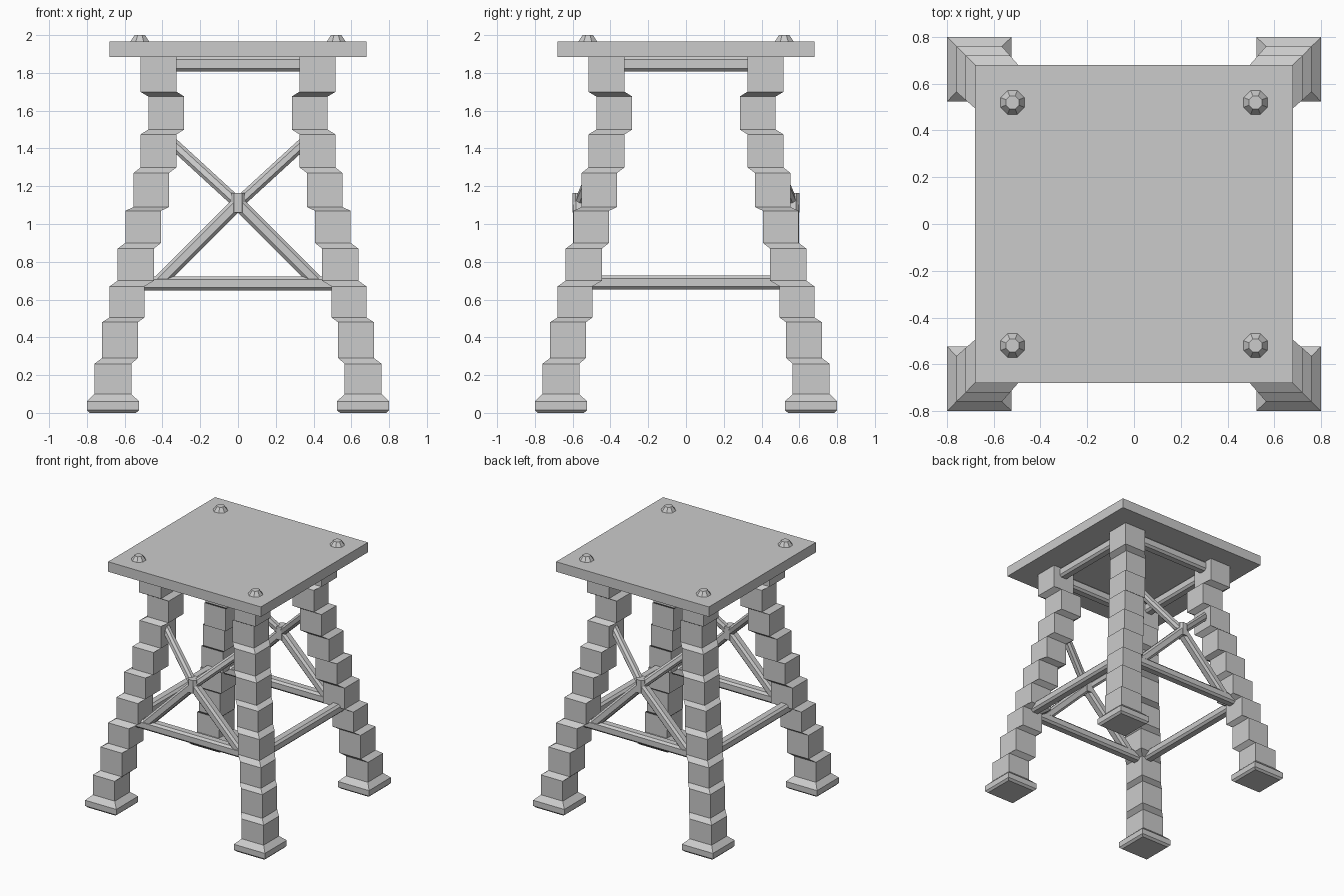
import bpy, bmesh
from mathutils import Vector, Matrix

if "Cube" in bpy.data.objects:
    bpy.data.objects.remove(bpy.data.objects["Cube"])


def make_object(name, bm):
    bmesh.ops.recalc_face_normals(bm, faces=bm.faces)
    mesh = bpy.data.meshes.new(name)
    bm.to_mesh(mesh)
    bm.free()
    ob = bpy.data.objects.new(name, mesh)
    bpy.context.collection.objects.link(ob)
    return ob


def mirror(ob, x=False, y=False):
    m = ob.modifiers.new("mirror", 'MIRROR')
    m.use_axis = (x, y, False)
    m.use_clip = False
    m.use_mirror_merge = False


def loft(bm, rings):
    loops = [[bm.verts.new(p) for p in r] for r in rings]
    for a, b in zip(loops, loops[1:]):
        n = len(a)
        for i in range(n):
            j = (i + 1) % n
            bm.faces.new((a[i], a[j], b[j], b[i]))
    bm.faces.new(loops[0][::-1])
    bm.faces.new(loops[-1])


def beam(name, a, b, width, height, chamfer=0.016):
    """Chamfered bar from a to b; width lies sideways, height lies upward."""
    a, b = Vector(a), Vector(b)
    d = (b - a).normalized()
    side = Vector((0, 1, 0)) if abs(d.y) < 0.7 else Vector((1, 0, 0))
    side = (side - d * side.dot(d)).normalized()
    up = d.cross(side)
    w, h, c = width / 2, height / 2, chamfer
    prof = [(-w, -h + c), (-w + c, -h), (w - c, -h), (w, -h + c),
            (w, h - c), (w - c, h), (-w + c, h), (-w, h - c)]
    bm = bmesh.new()
    loft(bm, [[p + side * u + up * v for u, v in prof] for p in (a, b)])
    return make_object(name, bm)


# Seat slab
bm = bmesh.new()
bmesh.ops.create_cube(bm, size=1, matrix=Matrix.Translation((0, 0, 1.925))
                      @ Matrix.Diagonal((1.36, 1.36, 0.08, 1)))
make_object("seat", bm)

# Stepped block legs: (z bottom, z top, inner, outer) of each block
blocks = [(0.10, 0.26, 0.565, 0.76), (0.29, 0.48, 0.53, 0.72),
          (0.505, 0.67, 0.495, 0.68), (0.70, 0.87, 0.445, 0.637),
          (0.90, 1.07, 0.407, 0.596), (1.09, 1.27, 0.365, 0.553),
          (1.30, 1.475, 0.325, 0.515), (1.50, 1.675, 0.285, 0.475),
          (1.70, 1.89, 0.325, 0.517)]
levels = [(0.0, 0.54, 0.785), (0.015, 0.523, 0.80), (0.06, 0.523, 0.80)]
for z0, z1, lo, hi in blocks:
    levels += [(z0, lo, hi), (z1, lo, hi)]
bm = bmesh.new()
loft(bm, [[(lo, lo, z), (hi, lo, z), (hi, hi, z), (lo, hi, z)] for z, lo, hi in levels])
mirror(make_object("legs", bm), x=True, y=True)

# Faceted bolt heads on the seat
bm = bmesh.new()
bmesh.ops.create_cone(bm, cap_ends=True, segments=8, radius1=0.062, radius2=0.03,
                      depth=0.045, matrix=Matrix.Translation((0.52, 0.52, 1.9775))
                      @ Matrix.Rotation(0.3927, 4, 'Z'))
mirror(make_object("bolt_heads", bm), x=True, y=True)

# Upper rails under the seat
mirror(beam("upper_front_rails", (-0.42, -0.42, 1.848), (0.42, -0.42, 1.848), 0.08, 0.08), y=True)
mirror(beam("upper_side_rails", (0.42, -0.42, 1.848), (0.42, 0.42, 1.848), 0.08, 0.08), x=True)

# Lower rails
mirror(beam("lower_front_rails", (-0.55, -0.56, 0.685), (0.55, -0.56, 0.685), 0.08, 0.075), y=True)
mirror(beam("lower_side_rails", (0.56, -0.55, 0.69), (0.56, 0.55, 0.69), 0.08, 0.075), x=True)

# Cross braces front and back: upright lower arms, upper arms leaning in
mirror(beam("lower_braces", (0, -0.56, 1.11), (0.42, -0.56, 0.69), 0.075, 0.07), x=True, y=True)
mirror(beam("upper_braces", (0, -0.56, 1.11), (0.36, -0.42, 1.44), 0.06, 0.06), x=True, y=True)

# Hub where the braces cross
mirror(beam("brace_hub", (0, -0.56, 1.06), (0, -0.56, 1.165), 0.08, 0.075), y=True)
